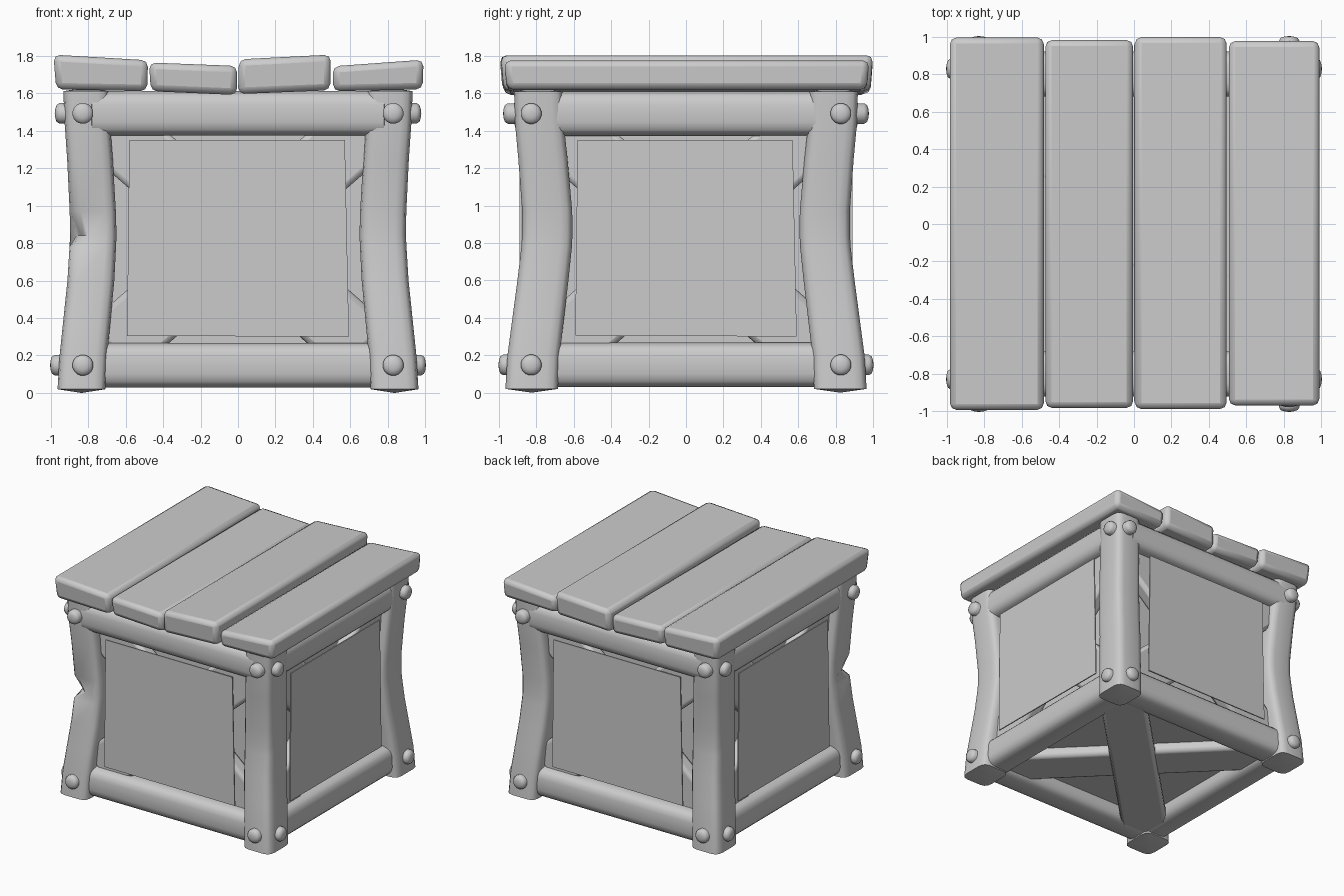
import bpy, bmesh, math
from mathutils import Matrix, Vector

cube = bpy.data.objects.get("Cube")
if cube:
    bpy.data.objects.remove(cube, do_unlink=True)

GREY = (0.6, 0.6, 0.6, 1)
mat = bpy.data.materials.new("plain_grey")
mat.use_nodes = True
mat.diffuse_color = GREY
mat.node_tree.nodes["Principled BSDF"].inputs["Base Color"].default_value = GREY


def finish(name, bm, matrix=Matrix(), bevel=0, angle=45):
    bmesh.ops.transform(bm, matrix=matrix, verts=bm.verts)
    bmesh.ops.recalc_face_normals(bm, faces=bm.faces)
    mesh = bpy.data.meshes.new(name)
    bm.to_mesh(mesh)
    bm.free()
    mesh.materials.append(mat)
    obj = bpy.data.objects.new(name, mesh)
    bpy.context.collection.objects.link(obj)
    bpy.ops.object.select_all(action="DESELECT")
    obj.select_set(True)
    bpy.context.view_layer.objects.active = obj
    if bevel:
        mod = obj.modifiers.new("rounded_edges", "BEVEL")
        mod.width, mod.segments = bevel, 2
    bpy.ops.object.shade_smooth_by_angle(angle=math.radians(angle))
    return obj


def loft(rings, cap=0.02, sides=16, square=2):
    """Bar through (x, y, z, rx, ry) rings; square=2 is round, more is boxier."""
    def bulge(t):
        return math.copysign(abs(t) ** (2 / square), t)
    bm = bmesh.new()
    loops = []
    for x, y, z, rx, ry in rings:
        loops.append([bm.verts.new((x + rx * bulge(math.cos(a)),
                                    y + ry * bulge(math.sin(a)), z))
                      for a in (math.tau * (i + 0.5) / sides for i in range(sides))])
    for low, high in zip(loops, loops[1:]):
        for i in range(sides):
            j = (i + 1) % sides
            bm.faces.new((low[i], low[j], high[j], high[i]))
    for loop, ring, sign in ((loops[0], rings[0], -1), (loops[-1], rings[-1], 1)):
        tip = bm.verts.new((ring[0], ring[1], ring[2] + sign * cap))
        for i in range(sides):
            bm.faces.new((loop[i], loop[(i + 1) % sides], tip))
    return bm


def prism(section, y0, y1, inset=0):
    """Extrude an x-z outline along y; the lower points can be pulled in."""
    bm = bmesh.new()
    mid = sum(z for _, z in section) / len(section)
    ends = []
    for y, s in ((y0, 1), (y1, -1)):
        ends.append([bm.verts.new((x, y + (s * inset if z < mid else 0), z))
                     for x, z in section])
    n = len(section)
    bm.faces.new(ends[0])
    bm.faces.new(ends[1])
    for i in range(n):
        j = (i + 1) % n
        bm.faces.new((ends[0][i], ends[0][j], ends[1][j], ends[1][i]))
    return bm


def bar(name, size, matrix, bevel=0):
    bm = bmesh.new()
    bmesh.ops.create_cube(bm, size=1)
    bmesh.ops.scale(bm, vec=size, verts=bm.verts)
    return finish(name, bm, matrix, bevel)


def turn(degrees, axis):
    return Matrix.Rotation(math.radians(degrees), 4, axis)


# Bowed, squarish corner posts (height, x, y); one has a notched corner
PROFILE = [(0.02, 0.835, 0.825), (0.2, 0.825, 0.815), (0.4, 0.805, 0.79),
           (0.6, 0.785, 0.765), (0.78, 0.775, 0.745), (0.84, 0.772, 0.742),
           (0.97, 0.775, 0.742), (1.25, 0.79, 0.765), (1.45, 0.805, 0.785),
           (1.61, 0.812, 0.79)]
for sx, sy, place in ((-1, -1, "front_right"), (1, -1, "front_left"),
                      (-1, 1, "back_right"), (1, 1, "back_left")):
    bm = loft([(sx * x, sy * y, z, 0.129 - 0.008 * z / 1.6, 0.142 - 0.012 * z / 1.6)
               for z, x, y in PROFILE], square=5)
    if place == "front_right":
        outward = Vector((-1, -1, 0)).normalized()
        for v in bm.verts:
            if abs(v.co.z - 0.84) < 0.01:
                d = v.co.dot(outward) - (0.772 + 0.742) / math.sqrt(2)
                v.co -= outward * max(0, d - 0.09)
    finish("post_" + place, bm)

# The four sides share beams, braces, panels and bolts
for k, side in enumerate(("front", "left", "back", "right")):
    rot = turn(90 * k, "Z")
    for level, z, reach in (("bottom", 0.148, 0.965), ("top", 1.492, 0.94)):
        beam = loft([(0, 0, t, 0.12, 0.122) for t in (-0.78, 0, 0.78)], square=3.5)
        finish(f"{level}_beam_{side}", beam,
               rot @ Matrix.Translation((0, -0.8, z)) @ turn(90, "Y"))
        for s in (-1, 1):
            bolt = loft([(0, 0, h, r, r) for h, r in
                         ((-0.06, 0.056), (0.012, 0.056), (0.028, 0.046), (0.035, 0.025))],
                        cap=0.003)
            finish(f"bolt_{level}_{side}", bolt,
                   rot @ Matrix.Translation((s * 0.828, -reach, z)) @ turn(90, "X"), angle=60)
    for s, depth in ((-1, 0.79), (1, 0.765)):
        bar(f"diagonal_brace_{side}", (1.8, 0.12, 0.36),
            rot @ Matrix.Translation((0, -depth, 0.825)) @ turn(s * 41, "Y"), 0.03)
    outline = [(-0.592, 0.305), (0.592, 0.3), (0.57, 1.35), (-0.58, 1.35)]
    finish("panel_" + side, prism(outline, -0.889, -0.88), rot)
    bar("inner_lining_" + side, (1.4, 0.01, 1.4),
        rot @ Matrix.Translation((0, -0.7, 0.85)))

# Floor and the crossed braces beneath it
bar("floor_panel", (1.6, 1.6, 0.01), Matrix.Translation((0, 0, 0.15)))
for angle, z in ((45, 0.085), (-45, 0.11)):
    bar("floor_brace", (2.15, 0.36, 0.1),
        Matrix.Translation((0, 0, z)) @ turn(angle, "Z"), 0.03)

# Uneven top planks: x-z corners, then front and back ends
PLANKS = [
    ([(-0.97, 1.62), (-0.485, 1.61), (-0.48, 1.775), (-0.985, 1.805)], -0.995, 0.998),
    ([(-0.465, 1.61), (-0.005, 1.59), (-0.005, 1.745), (-0.475, 1.763)], -0.985, 0.985),
    ([(0.0, 1.595), (0.492, 1.615), (0.495, 1.805), (0.005, 1.78)], -0.99, 1.0),
    ([(0.508, 1.61), (0.985, 1.62), (0.99, 1.778), (0.505, 1.743)], -0.972, 0.98),
]
for section, y0, y1 in PLANKS:
    finish("top_plank", prism(section, y0, y1, 0.015), bevel=0.035)
